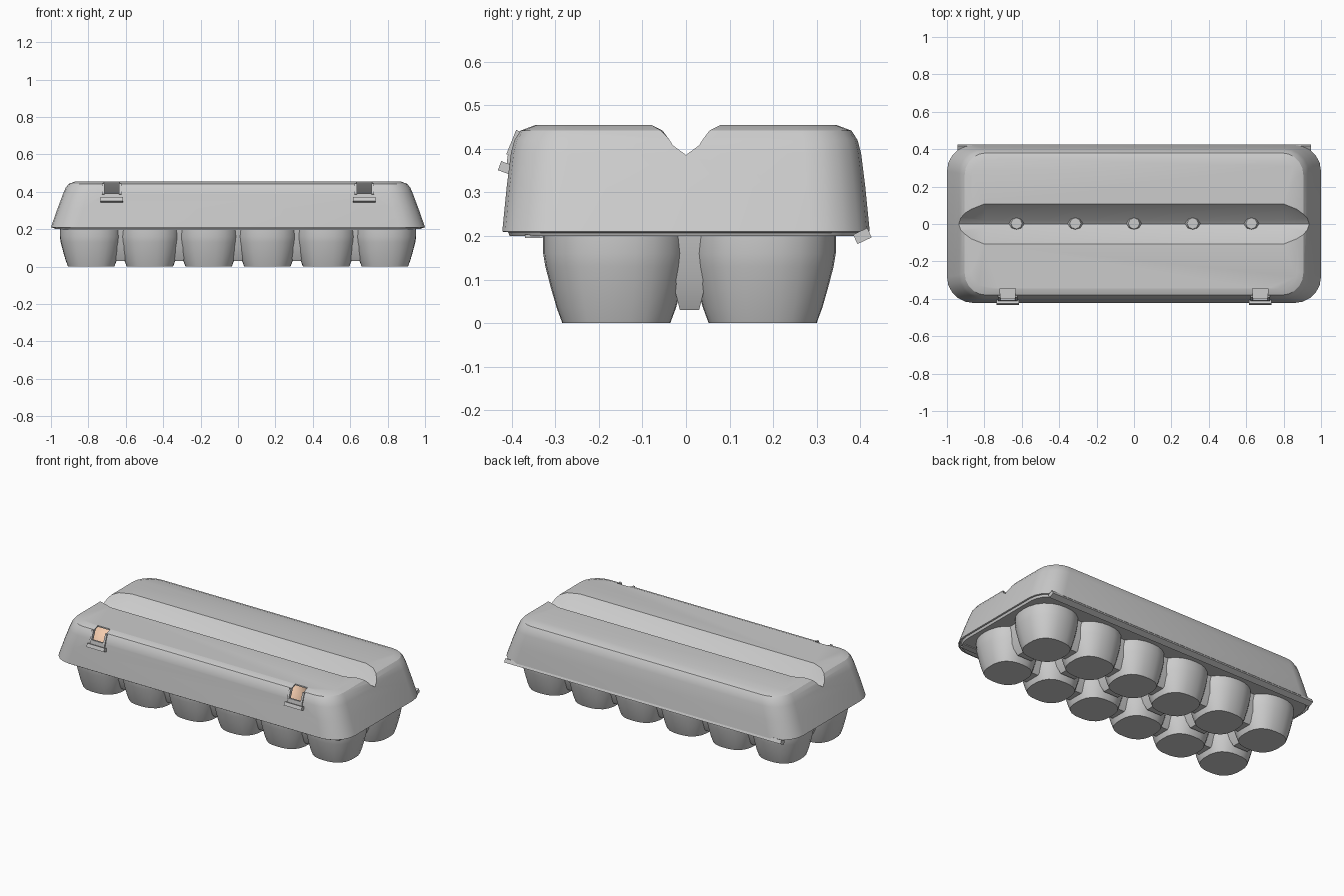
import bpy, bmesh, math
from mathutils import Matrix, Vector

if "Cube" in bpy.data.objects:
    bpy.data.objects.remove(bpy.data.objects["Cube"])


def finish(name, bm, smooth=35):
    bmesh.ops.recalc_face_normals(bm, faces=bm.faces[:])
    me = bpy.data.meshes.new(name)
    bm.to_mesh(me)
    bm.free()
    ob = bpy.data.objects.new(name, me)
    bpy.context.collection.objects.link(ob)
    if smooth:
        shade(ob, smooth)
    return ob


def shade(ob, angle):
    bpy.ops.object.select_all(action='DESELECT')
    ob.select_set(True)
    bpy.context.view_layer.objects.active = ob
    bpy.ops.object.shade_smooth_by_angle(angle=math.radians(angle))


def loft(bm, rings):
    """Skin a list of equal-length rings and cap both ends."""
    vs = [[bm.verts.new(p) for p in r] for r in rings]
    n = len(rings[0])
    for a, b in zip(vs, vs[1:]):
        for i in range(n):
            j = (i + 1) % n
            bm.faces.new((a[i], a[j], b[j], b[i]))
    bm.faces.new(vs[0][::-1])
    bm.faces.new(vs[-1])


def round_rect(hx, hy, r, z, n=5):
    pts = []
    for k, (sx, sy) in enumerate([(1, 1), (-1, 1), (-1, -1), (1, -1)]):
        for i in range(n + 1):
            a = math.pi / 2 * (k + i / n)
            pts.append((sx * (hx - r) + r * math.cos(a), sy * (hy - r) + r * math.sin(a), z))
    return pts


def box(bm, c, size, tilt=0):
    m = (Matrix.Translation(c) @ Matrix.Rotation(math.radians(tilt), 4, 'X')
         @ Matrix.Diagonal((*size, 1)))
    bmesh.ops.create_cube(bm, size=1, matrix=m)


def cut(ob, cutter):
    mod = ob.modifiers.new("cut", 'BOOLEAN')
    mod.operation, mod.solver, mod.object = 'DIFFERENCE', 'EXACT', cutter
    apply_mods(ob)
    bpy.data.objects.remove(cutter)


def apply_mods(ob):
    dg = bpy.context.evaluated_depsgraph_get()
    dg.update()
    me = bpy.data.meshes.new_from_object(ob.evaluated_get(dg))
    ob.modifiers.clear()
    ob.data = me


# Lid: tapered rounded box with a softened top edge
bm = bmesh.new()
loft(bm, [round_rect(hx, hy, r, z) for hx, hy, r, z in [
    (1.0, .422, .14, .21), (.965, .412, .135, .31), (.935, .402, .13, .39),
    (.922, .394, .125, .42), (.905, .38, .115, .442), (.87, .345, .09, .455)]])
lid = finish("lid", bm, 0)

# Lengthwise groove in the lid, narrower and shallower at the ends
bm = bmesh.new()
rings = []
for x, w, w2, z2, z3 in [(1.05, .06, .03, .408, .386), (.92, .06, .03, .408, .386),
                         (.8, .108, .02, .36, .347)]:
    rings.append([(x, w, .6), (x, w, .456), (x, w2, z2), (x, 0, z3),
                  (x, -w2, z2), (x, -w, .456), (x, -w, .6)])
rings += [[(-x, y, z) for x, y, z in r] for r in rings[::-1]]
loft(bm, rings)
cut(lid, finish("groove_cutter", bm, 0))

# Open the lid underneath and give it wall thickness
bm = bmesh.new()
bm.from_mesh(lid.data)
bottom = [f for f in bm.faces if f.normal.z < -.9 and f.calc_center_median().z < .22]
bmesh.ops.delete(bm, geom=bottom, context='FACES')
bm.to_mesh(lid.data)
bm.free()
sol = lid.modifiers.new("wall", 'SOLIDIFY')
sol.thickness, sol.offset = .008, -1
apply_mods(lid)

# Latch openings
bm = bmesh.new()
for s in (-1, 1):
    box(bm, (s * .675, -.392, .428), (.084, .095, .088))
cut(lid, finish("latch_cutter", bm, 0))
shade(lid, 30)

# Latches: tilted tab, short strap and side ribs
for s, side in ((-1, "left"), (1, "right")):
    bm = bmesh.new()
    box(bm, (s * .675, -.416, .357), (.12, .026, .022), -20)
    box(bm, (s * .675, -.404, .372), (.1, .014, .036), -8)
    for e in (-1, 1):
        box(bm, (s * .675 + e * .046, -.392, .412), (.012, .02, .06), -22)
    finish("latch_" + side, bm, 0)

# Tray cups: rounded-square tapered cups in two rows of six
XS = [(i - 2.5) * .314 for i in range(6)]
DY, CY = .008, .168
N = 24


def cup_ring(cx, cy, r, z, p):
    pts = []
    for i in range(N):
        a = 2 * math.pi * i / N
        c, s = math.cos(a), math.sin(a)
        k = r / (abs(c) ** p + abs(s) ** p) ** (1 / p)
        pts.append((cx + k * c, cy + k * s, z))
    return pts


bm = bmesh.new()
for x in XS:
    for y in (-CY, CY):
        loft(bm, [cup_ring(x, y + DY, r, z, p) for r, z, p in [
            (.124, 0, 2.6), (.137, .035, 2.5), (.150, .08, 2.4),
            (.163, .13, 2.3), (.168, .16, 2.3), (.168, .205, 2.3)]])
finish("egg_cups", bm, 40)

# Raised saddles joining neighbouring cups
bm = bmesh.new()


def saddle(x, y, along_x):
    rings = []
    for a, b, z in [(.022, .05, .03), (.04, .085, .1), (.05, .1, .2)]:
        hx, hy = (a, b) if along_x else (b, a)
        rings.append([(x + i * hx, y + j * hy, z) for i, j in [(1, 1), (-1, 1), (-1, -1), (1, -1)]])
    loft(bm, rings)


for i in range(5):
    for y in (-CY, CY):
        saddle((i - 2) * .314, y + DY, True)
for x in XS:
    saddle(x, DY, False)
finish("cup_saddles", bm, 30)

# Tray rim, front lip
bm = bmesh.new()
loft(bm, [round_rect(.98, .405, .13, .2), round_rect(.985, .41, .13, .214)])
finish("tray_rim", bm)
bm = bmesh.new()
box(bm, (0, -.35, .199), (1.9, .04, .008))
finish("front_lip", bm, 0)

# Hinge strip along the back
bm = bmesh.new()
box(bm, (0, .405, .2), (1.89, .036, .024), 25)
finish("hinge", bm, 0)

# Posts between the cups, just showing through the groove
bm = bmesh.new()
for i in range(5):
    bmesh.ops.create_cone(bm, cap_ends=True, segments=8, radius1=.1, radius2=.03, depth=.165,
                          matrix=Matrix.Translation(((i - 2) * .314, .003, .2925)))
finish("tray_posts", bm, 50)

# Eggs glimpsed through the latch openings
mat = bpy.data.materials.new("eggshell")
mat.diffuse_color = (.9, .6, .42, 1)
mat.use_nodes = True
mat.node_tree.nodes["Principled BSDF"].inputs["Base Color"].default_value = mat.diffuse_color
bm = bmesh.new()
for x in XS:
    for y in (-CY, CY):
        m = Matrix.Translation((x, y + DY, .2)) @ Matrix.Diagonal((.128, .128, .175, 1))
        bmesh.ops.create_uvsphere(bm, u_segments=20, v_segments=12, radius=1, matrix=m)
eggs = finish("eggs", bm, 60)
eggs.data.materials.append(mat)
